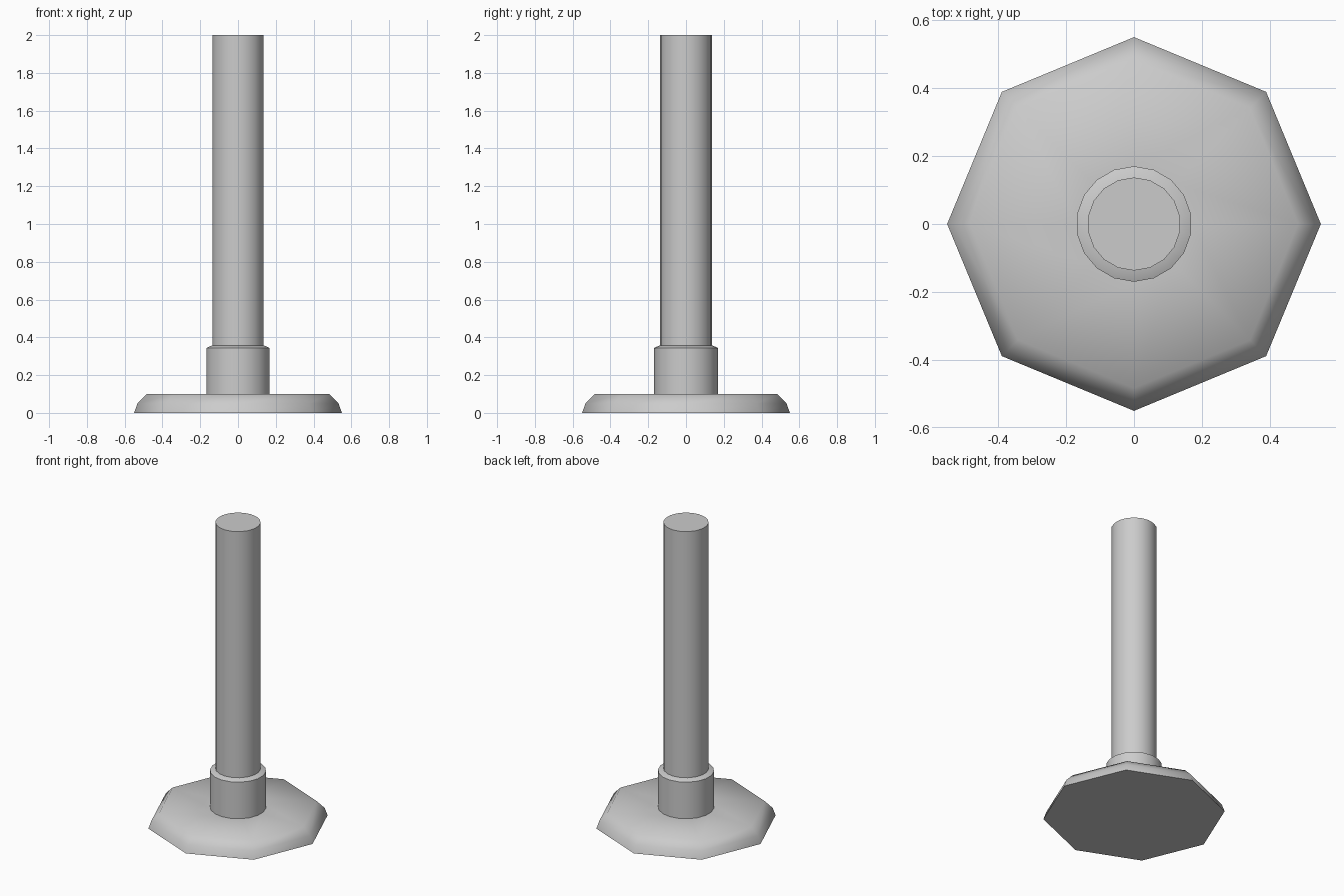
import bpy, bmesh, math

cube = bpy.data.objects.get("Cube")
if cube:
    bpy.data.objects.remove(cube)

grey = bpy.data.materials.new("light_grey")
grey.use_nodes = True
colour = (0.6, 0.6, 0.6, 1)
grey.diffuse_color = colour
grey.node_tree.nodes["Principled BSDF"].inputs["Base Color"].default_value = colour


def lathe(name, profile, sides, smooth_angle):
    """Capped solid of revolution from (radius, height) points, first corner on +y."""
    bm = bmesh.new()
    rings = []
    for r, z in profile:
        angles = [math.pi / 2 + math.tau * i / sides for i in range(sides)]
        rings.append([bm.verts.new((r * math.cos(a), r * math.sin(a), z)) for a in angles])
    for low, high in zip(rings, rings[1:]):
        for i in range(sides):
            j = (i + 1) % sides
            bm.faces.new((low[i], low[j], high[j], high[i]))
    bm.faces.new(rings[0][::-1])
    bm.faces.new(rings[-1])
    mesh = bpy.data.meshes.new(name)
    bm.to_mesh(mesh)
    bm.free()
    mesh.materials.append(grey)
    obj = bpy.data.objects.new(name, mesh)
    bpy.context.collection.objects.link(obj)
    bpy.ops.object.select_all(action="DESELECT")
    obj.select_set(True)
    bpy.context.view_layer.objects.active = obj
    bpy.ops.object.shade_smooth_by_angle(angle=math.radians(smooth_angle))
    return obj


# Octagonal foot with a softened rim
lathe("foot_plate", [(0.55, 0), (0.532, 0.05), (0.483, 0.1), (0.17, 0.1)], 8, 60)
# Collar with a sloping top edge
lathe("collar", [(0.17, 0.09), (0.17, 0.344), (0.137, 0.358)], 18, 30)
# Upright post
lathe("post", [(0.137, 0.35), (0.137, 2)], 18, 30)
